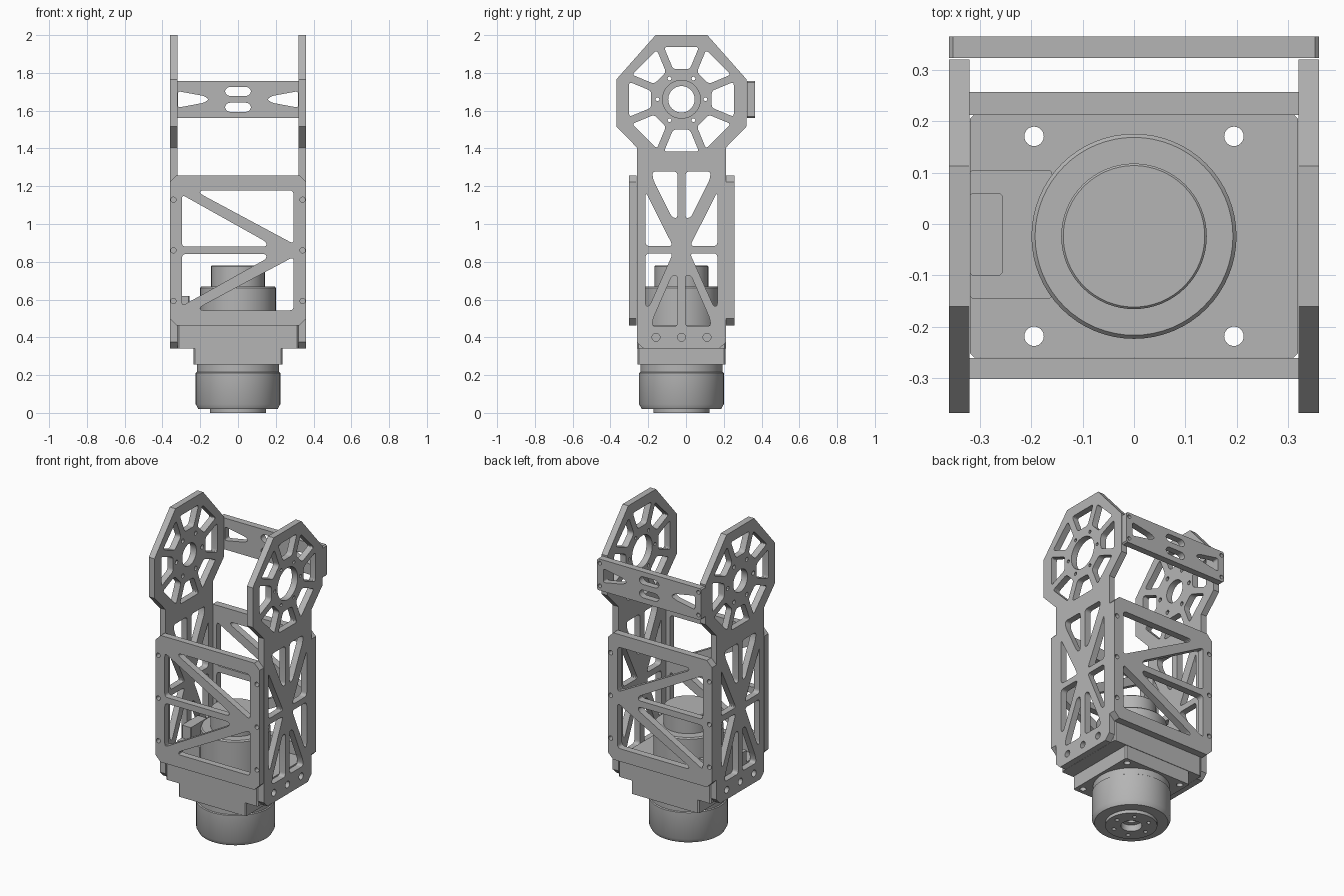
import bpy, bmesh
from math import sin, cos, pi, radians, tan
from mathutils import Matrix, Vector

cube = bpy.data.objects.get("Cube")
if cube:
    bpy.data.objects.remove(cube)

metal = bpy.data.materials.new("grey_metal")
metal.use_nodes = True
GREY = (0.46, 0.46, 0.46, 1)
metal.diffuse_color = GREY
metal.node_tree.nodes["Principled BSDF"].inputs["Base Color"].default_value = GREY

YC = -0.024          # axis of the motor and the side plates
HEAD_Z = 1.66        # centre of the joint heads

# Maps from a flat drawing to its plane
FLAT = Matrix.Identity(4)
SIDE = Matrix(((0, 0, 1, 0), (1, 0, 0, 0), (0, 1, 0, 0), (0, 0, 0, 1)))
FRONT = Matrix.Rotation(pi / 2, 4, 'X')


def finish(name, bm):
    bmesh.ops.remove_doubles(bm, verts=bm.verts, dist=1e-5)
    bmesh.ops.recalc_face_normals(bm, faces=bm.faces)
    mesh = bpy.data.meshes.new(name)
    bm.to_mesh(mesh)
    bm.free()
    mesh.materials.append(metal)
    ob = bpy.data.objects.new(name, mesh)
    bpy.context.scene.collection.objects.link(ob)
    bpy.ops.object.select_all(action='DESELECT')
    ob.select_set(True)
    bpy.context.view_layer.objects.active = ob
    bpy.ops.object.shade_smooth_by_angle(angle=radians(30))
    return ob


def circle(u, v, r, n=24):
    return [(u + r * cos(2 * pi * i / n), v + r * sin(2 * pi * i / n)) for i in range(n)]


def rounded(points, d=0.022, n=5):
    """Round every corner, starting the curve d away from it."""
    out, pts = [], [Vector(p) for p in points]
    for i, p in enumerate(pts):
        a, b = pts[i - 1] - p, pts[(i + 1) % len(pts)] - p
        s = p + a.normalized() * min(d, a.length * 0.45)
        e = p + b.normalized() * min(d, b.length * 0.45)
        for k in range(n + 1):
            t = k / n
            out.append(tuple(s * (1 - t) ** 2 + p * 2 * t * (1 - t) + e * t * t))
    return out


def mirror(points, c=0.0):
    return [(2 * c - u, v) for u, v in points]


def flip(points, c):
    return [(u, 2 * c - v) for u, v in points]


def chamfered(u0, u1, v0, v1, c):
    return [(u0 + c, v0), (u1 - c, v0), (u1, v0 + c), (u1, v1 - c),
            (u1 - c, v1), (u0 + c, v1), (u0, v1 - c), (u0, v0 + c)]


def plate(name, outline, holes, plane, lo, hi):
    """Extrude an outline with holes between two depths along its plane normal."""
    curve = bpy.data.curves.new(name + "_outline", 'CURVE')
    curve.dimensions = '2D'
    curve.fill_mode = 'BOTH'
    curve.extrude = (hi - lo) / 2
    for loop in [outline] + holes:
        sp = curve.splines.new('POLY')
        sp.points.add(len(loop) - 1)
        for pt, (u, v) in zip(sp.points, loop):
            pt.co = (u, v, 0, 1)
        sp.use_cyclic_u = True
    tmp = bpy.data.objects.new(name + "_outline", curve)
    bpy.context.scene.collection.objects.link(tmp)
    bpy.context.view_layer.update()
    mesh = bpy.data.meshes.new_from_object(tmp.evaluated_get(bpy.context.evaluated_depsgraph_get()))
    bm = bmesh.new()
    bm.from_mesh(mesh)
    bm.transform(plane @ Matrix.Translation((0, 0, (lo + hi) / 2)))
    bpy.data.objects.remove(tmp)
    bpy.data.curves.remove(curve)
    bpy.data.meshes.remove(mesh)
    return finish(name, bm)


def lathe(name, profile, steps=64):
    bm = bmesh.new()
    vs = [bm.verts.new((r, YC, z)) for r, z in profile]
    es = [bm.edges.new(p) for p in zip(vs, vs[1:])]
    bmesh.ops.spin(bm, geom=vs + es, cent=(0, YC, 0), axis=(0, 0, 1),
                   angle=2 * pi, steps=steps, use_duplicate=False)
    return finish(name, bm)


def box(name, x0, x1, y0, y1, z0, z1):
    return plate(name, chamfered(x0, x1, y0, y1, 0.004), [], FLAT, z0, z1)


# Side plates: arm with an octagonal head
half = [(0.2, 0.34), (0.236, 0.375), (0.236, 1.405), (0.345, 1.517), (0.345, 1.765), (0.137, 2.0)]
right_half = [(YC + u, v) for u, v in half]
side_outline = right_half + mirror(right_half, YC)[::-1]

truss = [[(0.021, 1.278), (0.155, 1.278), (0.15, 1.235), (0.05, 1.035), (0.021, 1.03)],
         [(0.19, 1.17), (0.19, 0.883), (0.045, 0.883)],
         [(0.19, 0.845), (0.045, 0.845), (0.17, 0.565), (0.19, 0.565)],
         [(0.021, 0.728), (0.05, 0.728), (0.15, 0.5), (0.155, 0.458), (0.021, 0.458)]]
side_holes = []
for h in truss:
    h = rounded([(YC + u, v) for u, v in h])
    side_holes += [h, mirror(h, YC)]
side_holes += [circle(YC + k * 0.135, 0.4, 0.021) for k in (-1, 0, 1)]

# Eight wedge windows between the spokes of the head
r0, r1, spoke = 0.16, 0.277, 0.022
w0, w1 = (r * tan(pi / 8) - spoke for r in (r0, r1))
wedge = rounded([(r0, -w0), (r1, -w1), (r1, w1), (r0, w0)], 0.018)
for i in range(8):
    c, s = cos(i * pi / 4), sin(i * pi / 4)
    side_holes.append([(YC + u * c - v * s, HEAD_Z + u * s + v * c) for u, v in wedge])

for name, sx, bore, bolt in (("left", 1, 0.1, 0.01), ("right", -1, 0.07, 0.013)):
    ring = [circle(YC + 0.127 * cos(i * pi / 3), HEAD_Z + 0.127 * sin(i * pi / 3), bolt, 12)
            for i in range(6)]
    lo, hi = sorted((sx * 0.321, sx * 0.361))
    plate(name + "_side_plate", side_outline,
          side_holes + ring + [circle(YC, HEAD_Z, bore, 48)], SIDE, lo, hi)

# Front and back truss panels
MID = 0.8605
panel_holes = []
for h in ([(-0.2, 1.178), (0.294, 1.178), (0.294, 0.895), (-0.2, 1.16)],
          [(-0.297, 1.155), (0.15, 0.905), (0.15, 0.88), (-0.297, 0.88)]):
    h = rounded(h)
    panel_holes += [h, flip(h, MID)]
panel_holes += [circle(sx * 0.342, MID + k * 0.268, 0.014, 16) for sx in (-1, 1) for k in (-1, 0, 1)]
panel = chamfered(-0.361, 0.361, 0.463, 1.258, 0.036)
for name, y0, y1 in (("front_panel", -0.302, -0.261), ("back_panel", 0.213, 0.258)):
    plate(name, panel, panel_holes, FRONT, -y1, -y0)

# Cross bar between the heads
slot = rounded(chamfered(-0.068, 0.068, 1.678, 1.726, 0.016), 0.012)
window = rounded([(-0.318, 1.703), (-0.318, 1.616), (-0.18, 1.642), (-0.153, 1.66), (-0.18, 1.678)], 0.015)
bar_holes = [slot, flip(slot, HEAD_Z), window, mirror(window)]
bar_holes += [circle(sx * 0.342, HEAD_Z + k * 0.071, 0.012, 16) for sx in (-1, 1) for k in (-1, 1)]
plate("cross_bar", chamfered(-0.361, 0.361, 1.56, 1.757, 0.008), bar_holes, FRONT, -0.366, -0.324)

# Stepped base block
base_holes = [circle(sx * 0.195, YC + k * 0.195, 0.019) for sx in (-1, 1) for k in (-1, 1)]
plate("base_block", chamfered(-0.32, 0.32, -0.26, 0.213, 0.008), base_holes, FLAT, 0.34, 0.466)
plate("base_flange", chamfered(-0.235, 0.235, -0.257, 0.21, 0.008), base_holes, FLAT, 0.255, 0.34)

# Motor above the base, with its cable connector
lathe("motor_body", [(0, 0.46), (0.2, 0.46), (0.2, 0.662), (0.193, 0.67), (0.142, 0.67),
                     (0.142, 0.776), (0.138, 0.78), (0, 0.78)])
box("connector_base", -0.32, -0.16, -0.145, 0.105, 0.46, 0.54)
box("connector_box", -0.32, -0.257, -0.1, 0.06, 0.54, 0.62)

# Rotary output under the base
lathe("output_drum", [(0, 0.255), (0.218, 0.255), (0.218, 0.216), (0.224, 0.212), (0.224, 0.046),
                      (0.21, 0.02), (0.06, 0.02), (0.06, 0.04), (0.03, 0.04), (0.03, 0.08), (0, 0.08)])
flange_holes = [circle(0.105 * cos(i * pi / 3), YC + 0.105 * sin(i * pi / 3), 0.012, 16) for i in range(6)]
plate("output_flange", circle(0, YC, 0.148, 64), flange_holes + [circle(0, YC, 0.06, 32)], FLAT, 0.0, 0.021)
